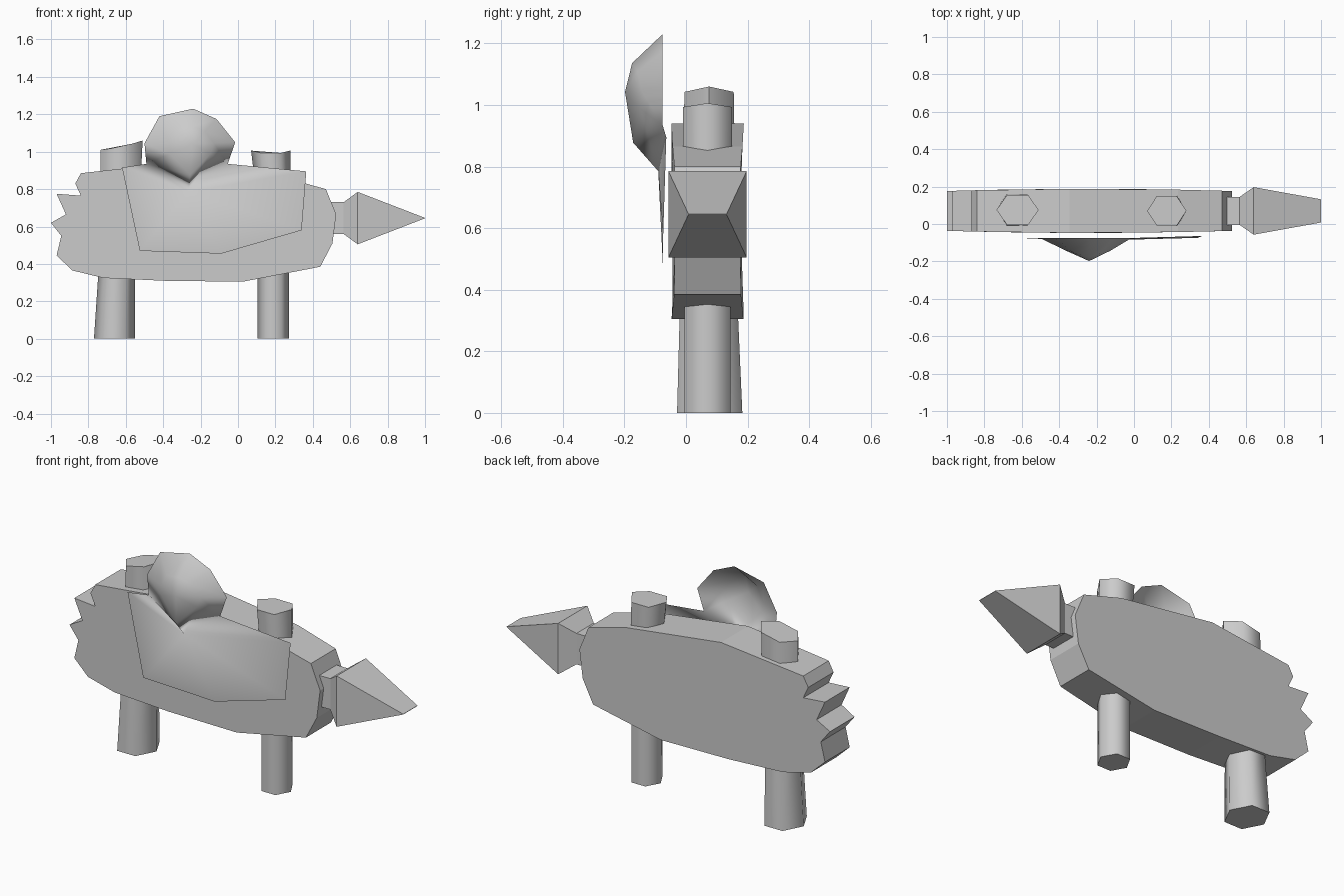
import bpy
import math

cube = bpy.data.objects.get("Cube")
if cube:
    bpy.data.objects.remove(cube, do_unlink=True)

MID_Y = 0.07
grey = bpy.data.materials.new("plain grey")
grey.use_nodes = True
colour = (0.6, 0.6, 0.6, 1)
grey.diffuse_color = colour
grey.node_tree.nodes["Principled BSDF"].inputs["Base Color"].default_value = colour


def make(name, verts, faces, smooth=None):
    mesh = bpy.data.meshes.new(name)
    mesh.from_pydata(verts, [], faces)
    mesh.materials.append(grey)
    obj = bpy.data.objects.new(name, mesh)
    bpy.context.collection.objects.link(obj)
    if smooth:
        bpy.ops.object.select_all(action="DESELECT")
        obj.select_set(True)
        bpy.context.view_layer.objects.active = obj
        bpy.ops.object.shade_smooth_by_angle(angle=math.radians(smooth))
    return obj


def loft(name, rings, smooth=None):
    """Join equal rings of points and cap both ends."""
    n = len(rings[0])
    faces = [tuple(reversed(range(n)))]
    for r in range(len(rings) - 1):
        a, b = r * n, (r + 1) * n
        faces += [(a + i, a + (i + 1) % n, b + (i + 1) % n, b + i) for i in range(n)]
    last = (len(rings) - 1) * n
    faces.append(tuple(range(last, last + n)))
    return make(name, [p for ring in rings for p in ring], faces, smooth)


# Body: slab with a jagged rear end, slightly thicker in the middle
outline = [
    (-0.84, 0.885), (-0.87, 0.83), (-0.84, 0.765), (-0.97, 0.775), (-0.92, 0.665),
    (-1, 0.62), (-0.945, 0.55), (-0.97, 0.445), (-0.885, 0.365), (-0.72, 0.325),
    (-0.39, 0.31), (0.025, 0.305), (0.44, 0.385), (0.505, 0.51), (0.525, 0.665),
    (0.47, 0.8), (0.235, 0.865), (-0.345, 0.94),
]


def half_depth(x):
    return 0.105 + 0.013 * max(0, 1 - ((x + 0.24) / 0.8) ** 2)


loft("body", [[(x, MID_Y + side * half_depth(x), z) for x, z in outline]
              for side in (1, -1)])


# Legs and upper stubs: six-sided columns
def hexagon(x0, x1, half_y, z, mid_y=MID_Y, rise=0, dip=0):
    cx, rx = (x0 + x1) / 2, (x1 - x0) / 2
    ring = []
    for i in range(6):
        a = math.radians(60 * i)
        c = math.cos(a)
        y = mid_y + half_y * math.sin(a) / math.sin(math.radians(60))
        ring.append((cx + rx * c, y, z + rise * c - dip * (1 - abs(c))))
    return ring


loft("left_leg", [hexagon(0.105, 0.272, 0.075, 0),
                  hexagon(0.105, 0.272, 0.075, 0.45)], 65)
loft("right_leg", [hexagon(-0.77, -0.55, 0.106, 0, 0.077),
                   hexagon(-0.74, -0.55, 0.09, 0.45, 0.073)], 65)
loft("left_stub", [hexagon(0.1, 0.28, 0.078, 0.75),
                   hexagon(0.07, 0.28, 0.08, 1.006, dip=0.025)], 65)
loft("right_stub", [hexagon(-0.735, -0.525, 0.085, 0.75, 0.075),
                    hexagon(-0.735, -0.51, 0.08, 1.035, 0.075, rise=0.025, dip=0.01)], 65)


# Tail: square shaft flaring into a wedge point
def tail_ring(x, half_y, half_z):
    return [(x, MID_Y + sy * half_y, 0.645 + sz * half_z)
            for sy, sz in ((-1, -1), (1, -1), (1, 1), (-1, 1))]


loft("tail_spear", [tail_ring(0.45, 0.075, 0.085), tail_ring(0.565, 0.075, 0.085),
                    tail_ring(0.64, 0.127, 0.14), tail_ring(1, 0.062, 0.001)])

# Head and collar: open shell, domed above and fanning flat from the throat below
rim = [(-0.49, 0.935), (-0.5, 1.045), (-0.42, 1.19), (-0.24, 1.23),
       (-0.115, 1.175), (-0.015, 1.05), (-0.055, 0.935)]
collar = [(0.365, 0.895), (0.34, 0.58), (-0.09, 0.455), (-0.525, 0.47), (-0.62, 0.915)]
apex_x, apex_z = -0.24, 1.042

verts = [(x, -0.076, z) for x, z in rim] + [(-0.265, -0.09, 0.785)]
throat = len(rim)
n = len(verts)
for x, y, z in verts[:]:
    dx, dz = x - apex_x, z - apex_z
    k = 0.64 if z < 0.8 else 0.5
    side = min(1, abs(dx) / 0.25)
    verts.append((apex_x + dx * k, -0.175 + 0.035 * side, apex_z + dz * k))
verts.append((apex_x, -0.198, apex_z))
apex = 2 * n
faces = []
for i in range(n):
    j = (i + 1) % n
    faces += [(i, j, n + j, n + i), (n + i, n + j, apex)]
first = len(verts)
verts += [(x, -0.064 if z > 0.8 and x > 0 else -0.074, z) for x, z in collar]
loop = [throat - 1] + list(range(first, len(verts))) + [0]
faces += [(throat, b, a) for a, b in zip(loop, loop[1:])]
shell = make("head_and_collar", verts, [f[::-1] for f in faces], 180)
shell.data.flip_normals()
